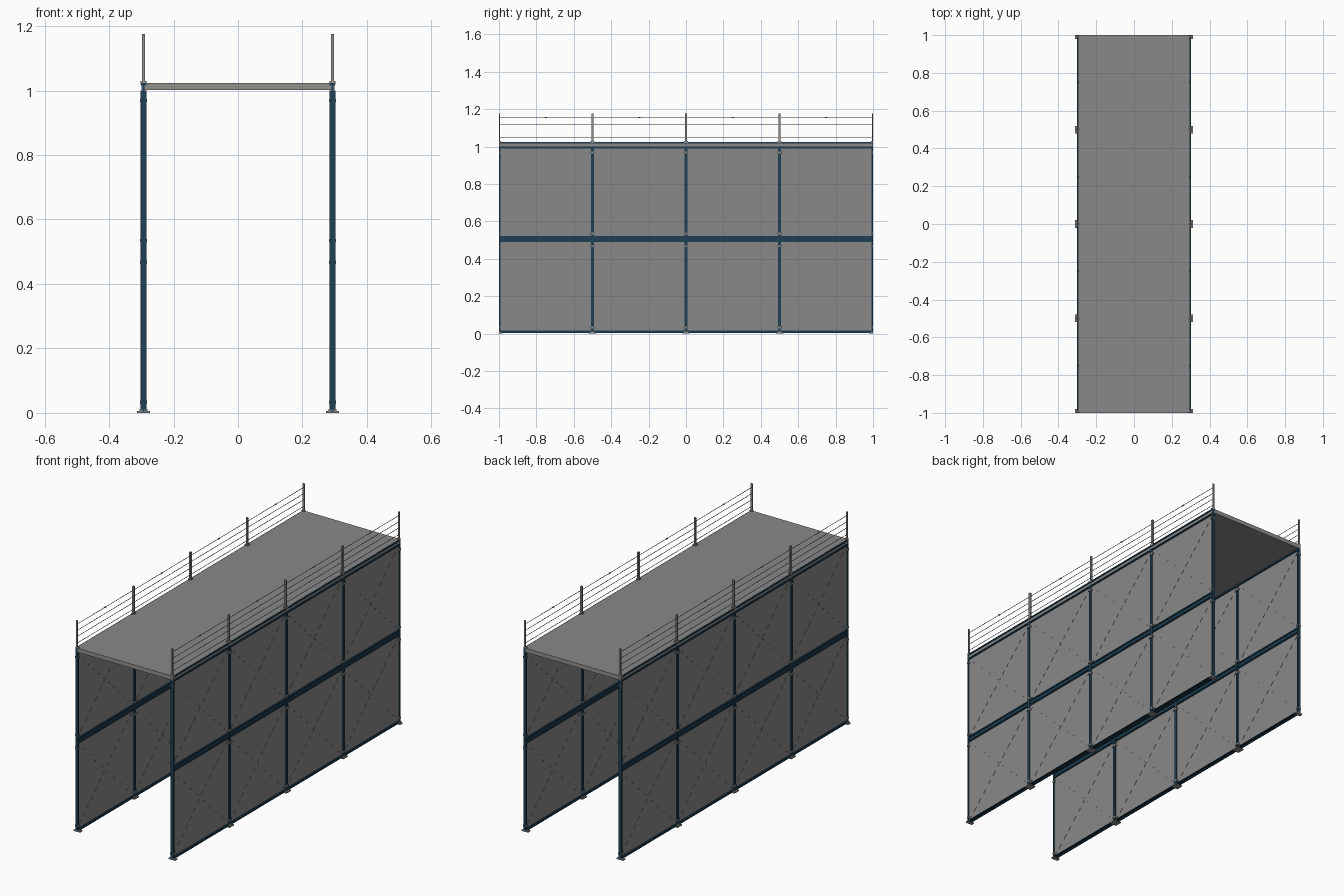
import bpy, bmesh
from mathutils import Vector, Matrix

if "Cube" in bpy.data.objects:
    bpy.data.objects.remove(bpy.data.objects["Cube"])

X = 0.293                       # centre plane of each side wall
YS = [-1, -0.5, 0, 0.5, 1]      # post positions


def material(name, rgb):
    m = bpy.data.materials.new(name)
    m.diffuse_color = (*rgb, 1)
    m.use_nodes = True
    m.node_tree.nodes["Principled BSDF"].inputs["Base Color"].default_value = m.diffuse_color
    return m


BLUE = material("dark blue steel", (0.013, 0.05, 0.088))
GREY = material("panel grey", (0.25, 0.25, 0.25))
LIGHT = material("fitting grey", (0.29, 0.28, 0.265))


def box(bm, c, s):
    mat = Matrix.Translation(c) @ Matrix.Diagonal((*s, 1))
    bmesh.ops.create_cube(bm, size=1, matrix=mat)


def strut(bm, p, q, w):
    """Square bar from p to q, both in the wall plane."""
    p, q = Vector(p), Vector(q)
    d = (q - p).normalized()
    u = Vector((1, 0, 0))
    v = d.cross(u)
    rot = Matrix((u, v, d)).transposed().to_4x4()
    mat = Matrix.Translation((p + q) / 2) @ rot @ Matrix.Diagonal((w, w, (q - p).length, 1))
    bmesh.ops.create_cube(bm, size=1, matrix=mat)


def h_section(bm, origin, flange_dir, web_dir, axis, width, depth, t, length):
    """H-shaped bar: flanges run along flange_dir, the web along web_dir."""
    w, d, k = width / 2, depth / 2, t / 2
    half = [(-w, -d), (w, -d), (w, -d + t), (k, -d + t), (k, d - t), (w, d - t)]
    pts = half + [(-a, -b) for a, b in half]
    f, g, o = Vector(flange_dir), Vector(web_dir), Vector(origin)
    face = bm.faces.new([bm.verts.new(o + f * a + g * b) for a, b in pts])
    ext = bmesh.ops.extrude_face_region(bm, geom=[face])
    verts = [e for e in ext["geom"] if isinstance(e, bmesh.types.BMVert)]
    bmesh.ops.translate(bm, verts=verts, vec=Vector(axis) * length)


def finish(name, bm, mat, mirror=True, clip=False):
    if clip:                    # end posts are cut flush with the deck ends
        for s in (-1, 1):
            cut = bmesh.ops.bisect_plane(
                bm, geom=bm.verts[:] + bm.edges[:] + bm.faces[:], dist=1e-6,
                plane_co=(0, s, 0), plane_no=(0, s, 0), clear_outer=True)
            edges = [e for e in cut["geom_cut"] if isinstance(e, bmesh.types.BMEdge)]
            bmesh.ops.holes_fill(bm, edges=edges, sides=0)
    bmesh.ops.recalc_face_normals(bm, faces=bm.faces[:])
    me = bpy.data.meshes.new(name)
    bm.to_mesh(me)
    bm.free()
    me.materials.append(mat)
    ob = bpy.data.objects.new(name, me)
    bpy.context.collection.objects.link(ob)
    if mirror:
        ob.modifiers.new("mirror", 'MIRROR').use_axis = (True, False, False)
    return ob


# wall posts
bm = bmesh.new()
for y in YS:
    h_section(bm, (X, y, 0.01), (0, 1, 0), (1, 0, 0), (0, 0, 1), 0.016, 0.018, 0.004, 0.99)
finish("wall_posts", bm, BLUE, clip=True)

# floor rail, middle beam and deck beam
for name, z, h, t in (("floor_rail", 0.010, 0.012, 0.003),
                      ("middle_beam", 0.507, 0.032, 0.007),
                      ("deck_beam", 1.007, 0.032, 0.007)):
    bm = bmesh.new()
    h_section(bm, (X, -1, z), (1, 0, 0), (0, 0, 1), (0, 1, 0), 0.017, h, t, 2)
    finish(name, bm, BLUE)

# wall sheets
bm = bmesh.new()
box(bm, (X, 0, 0.505), (0.002, 1.996, 0.98))
finish("wall_sheet", bm, GREY)

# crossed bracing in each bay
bm = bmesh.new()
for a, b in zip(YS, YS[1:]):
    for lo, hi in ((0.022, 0.485), (0.528, 0.985)):
        strut(bm, (X, a + 0.01, lo), (X, b - 0.01, hi), 0.0035)
        strut(bm, (X, a + 0.01, hi), (X, b - 0.01, lo), 0.0035)
finish("cross_bracing", bm, GREY)

# base plates
bm = bmesh.new()
for y in YS:
    box(bm, (X, y, 0.003), (0.040, 0.040, 0.006))
    box(bm, (X, y, 0.009), (0.026, 0.026, 0.006))
finish("base_plates", bm, LIGHT, clip=True)

# bracing brackets on the posts
bm = bmesh.new()
for y in YS:
    for z in (0.033, 0.467, 0.535, 0.969):
        box(bm, (X, y, z), (0.022, 0.024, 0.010))
    box(bm, (X, y, 1.024), (0.018, 0.020, 0.010))
finish("post_brackets", bm, LIGHT, clip=True)

# deck slab with end trims
bm = bmesh.new()
box(bm, (0, 0, 1.0125), (0.594, 1.992, 0.023))
finish("deck", bm, GREY, mirror=False)
bm = bmesh.new()
for s in (-1, 1):
    box(bm, (0, s * 0.998, 1.0125), (0.60, 0.004, 0.023))
finish("deck_end_trim", bm, LIGHT, mirror=False)

# railing posts
bm = bmesh.new()
for y in YS:
    box(bm, (X, y, 1.098), (0.010, 0.011, 0.156))
finish("railing_posts", bm, LIGHT, clip=True)

# railing wires with a tensioner in each bay of the top wire
bm = bmesh.new()
for z in (1.049, 1.086, 1.12, 1.155):
    strut(bm, (X, -1, z), (X, 1, z), 0.002)
finish("railing_wires", bm, GREY)
bm = bmesh.new()
for y in (-0.75, -0.25, 0.25, 0.75):
    box(bm, (X, y, 1.155), (0.005, 0.014, 0.005))
finish("wire_tensioners", bm, LIGHT)
